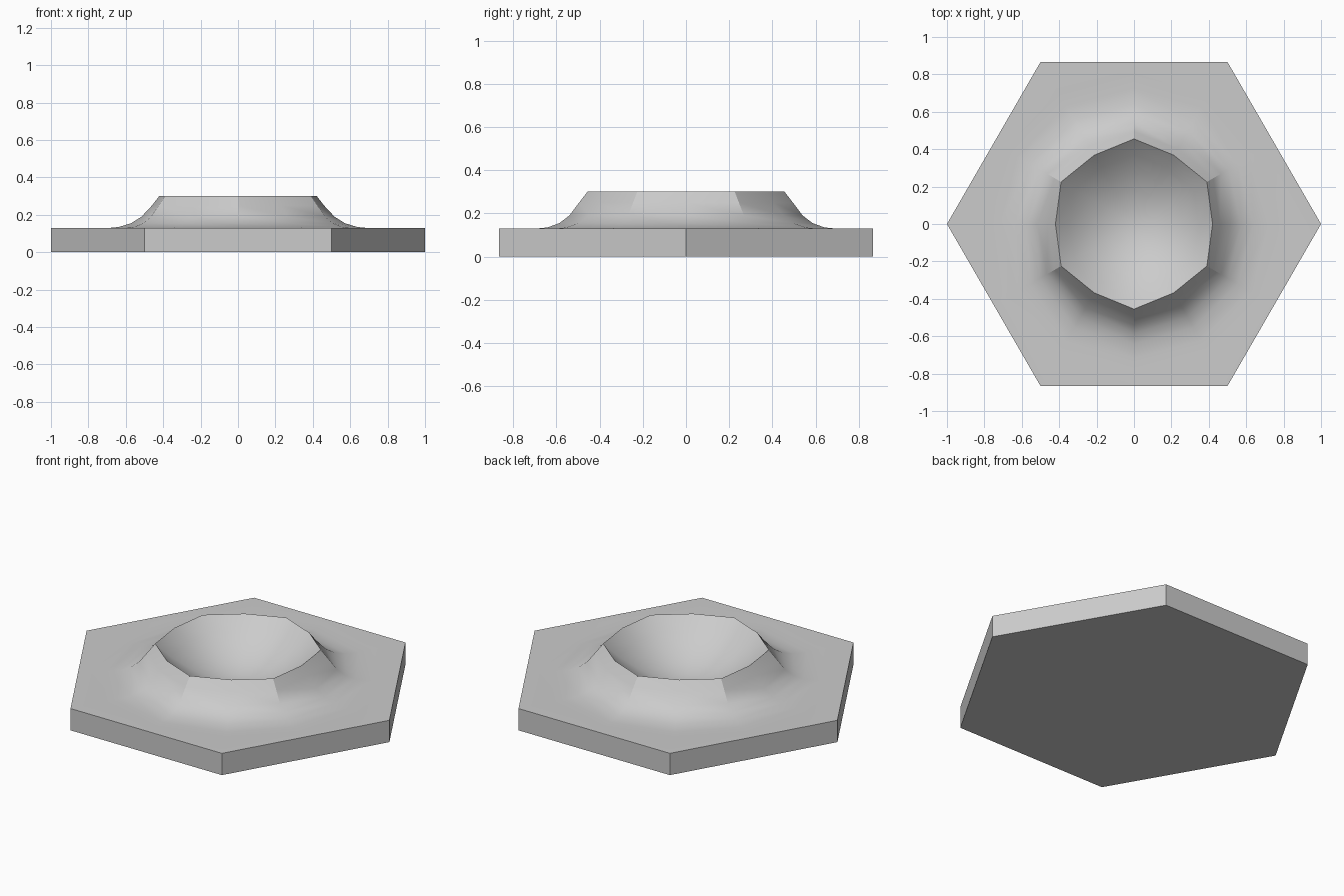
import bpy, bmesh, math

cube = bpy.data.objects.get("Cube")
if cube:
    bpy.data.objects.remove(cube, do_unlink=True)

SEGMENTS = 12
# Rim is slightly irregular: radius offset per 30 degree step, repeated twice
WOBBLE = [-0.02, 0.01, -0.015, 0.015, -0.015, 0.01]

# Crater profile from the bowl out to the flat ground: radius, height, irregularity
PROFILE = [
    (0.09, 0.10, 0.1), (0.18, 0.125, 0.2), (0.27, 0.17, 0.4), (0.36, 0.23, 0.7),
    (0.44, 0.302, 1.0),
    (0.48, 0.25, 1.0), (0.53, 0.19, 0.7), (0.58, 0.155, 0.4),
    (0.64, 0.135, 0.1), (0.72, 0.127, 0.0), (0.80, 0.13, 0.0),
]
FLOOR, GROUND = 0.09, 0.13

material = bpy.data.materials.new("stone_grey")
material.use_nodes = True
grey = (0.6, 0.6, 0.6, 1.0)
material.diffuse_color = grey
material.node_tree.nodes["Principled BSDF"].inputs["Base Color"].default_value = grey

bm = bmesh.new()


def ring(radius_at, z):
    """Ring of vertices whose radius depends on the step number."""
    verts = []
    for i in range(SEGMENTS):
        a = math.tau * i / SEGMENTS
        r = radius_at(i)
        verts.append(bm.verts.new((r * math.cos(a), r * math.sin(a), z)))
    return verts


def hexagon(i):
    """Corners on even steps, edge midpoints on odd steps."""
    return 1.0 if i % 2 == 0 else math.cos(math.pi / 6)


# Crater rings, then the hexagonal top and bottom outlines
rings = [ring(lambda i, r=r, w=w: r + w * WOBBLE[i % 6], z) for r, z, w in PROFILE]
rings += [ring(hexagon, GROUND), ring(hexagon, 0.0)]

for inner, outer in zip(rings, rings[1:]):
    for i in range(SEGMENTS):
        j = (i + 1) % SEGMENTS
        bm.faces.new((inner[i], outer[i], outer[j], inner[j]))

# Bowl floor and underside
centre = bm.verts.new((0, 0, FLOOR))
for i in range(SEGMENTS):
    bm.faces.new((centre, rings[0][i], rings[0][(i + 1) % SEGMENTS]))
bm.faces.new(list(reversed(rings[-1])))
bmesh.ops.recalc_face_normals(bm, faces=bm.faces)

mesh = bpy.data.meshes.new("crater_tile")
bm.to_mesh(mesh)
bm.free()
mesh.materials.append(material)
tile = bpy.data.objects.new("crater_tile", mesh)
bpy.context.collection.objects.link(tile)

# Smooth slopes with crisp rim, corner creases and tile edges
bpy.ops.object.select_all(action="DESELECT")
tile.select_set(True)
bpy.context.view_layer.objects.active = tile
bpy.ops.object.shade_smooth_by_angle(angle=math.radians(30))
